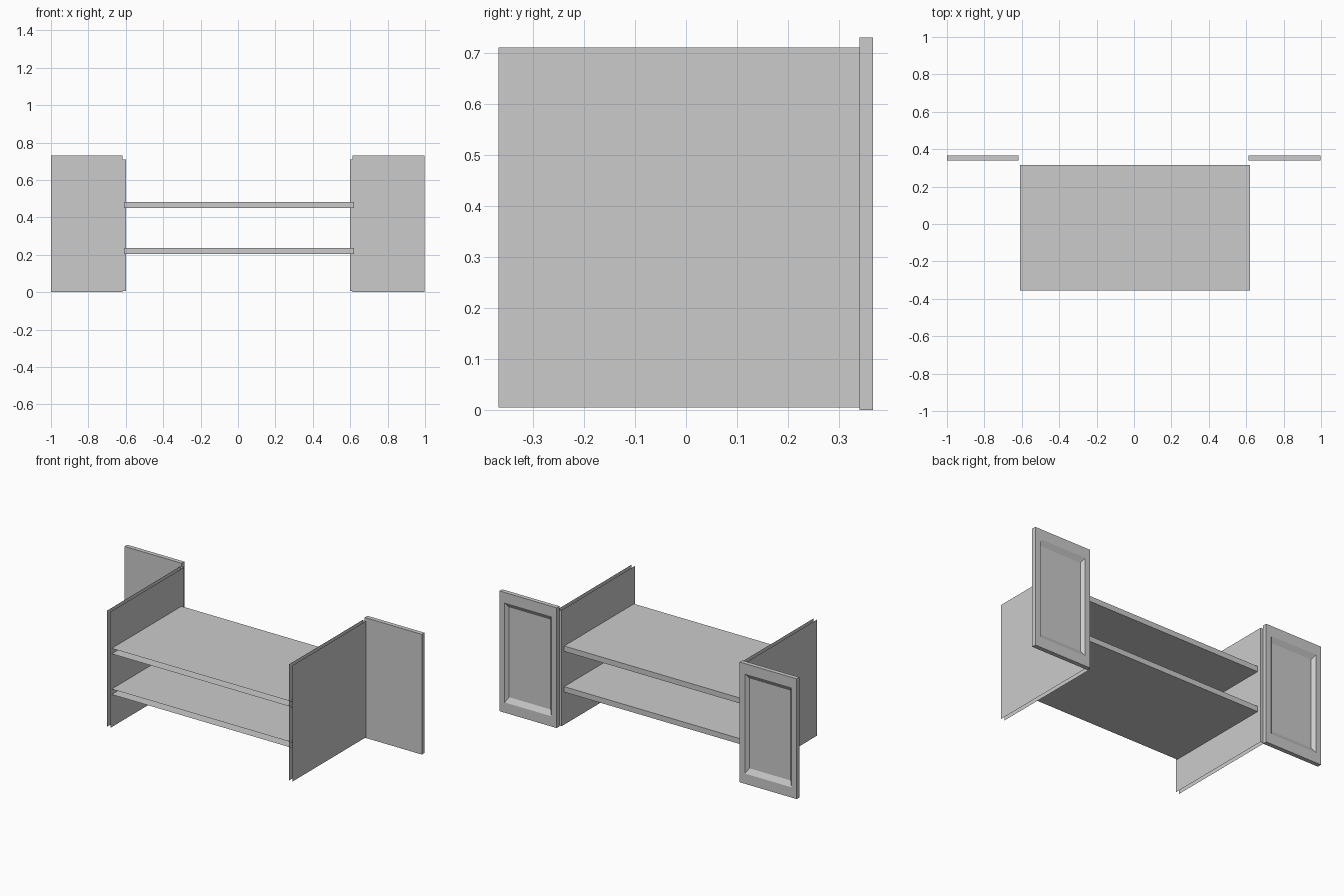
import bpy, bmesh
from mathutils import Vector

if "Cube" in bpy.data.objects:
    bpy.data.objects.remove(bpy.data.objects["Cube"])


def finish(name, bm):
    me = bpy.data.meshes.new(name)
    bm.to_mesh(me)
    bm.free()
    ob = bpy.data.objects.new(name, me)
    bpy.context.collection.objects.link(ob)
    return ob


def box(lo, hi):
    lo, hi = Vector(lo), Vector(hi)
    bm = bmesh.new()
    bmesh.ops.create_cube(bm, size=1)
    for v in bm.verts:
        v.co = Vector([(lo[i] + hi[i]) / 2 + v.co[i] * (hi[i] - lo[i]) for i in range(3)])
    bm.normal_update()
    return bm


def open_board(name, lo, hi, axis):
    """Board with only its two broad faces and the rear edge."""
    bm = box(lo, hi)
    drop = [f for f in bm.faces if abs(f.normal[axis]) < 0.5 and f.normal.y < 0.5]
    bmesh.ops.delete(bm, geom=drop, context='FACES')
    return finish(name, bm)


def door(name, x0, x1):
    """Door slab with a bevelled recess on its +y face."""
    y0, y1, z0, z1 = 0.34, 0.366, 0.0, 0.73
    bm = box((x0, y0, z0), (x1, y1, z1))
    face = max(bm.faces, key=lambda f: f.normal.y)

    def ring(mx, mz, y):
        # inset the face, then place its corners at the given margins
        bmesh.ops.inset_region(bm, faces=[face], thickness=0.01)
        cx, cz = (x0 + x1) / 2, (z0 + z1) / 2
        for v in face.verts:
            v.co = ((x0 + mx) if v.co.x < cx else (x1 - mx), y,
                    (z0 + mz) if v.co.z < cz else (z1 - mz))

    ring(0.035, 0.062, y1)           # flat frame
    ring(0.053, 0.092, y1 - 0.018)   # sloped recess
    bm.normal_update()
    return finish(name, bm)


# Side panels
open_board("left_side_panel", (-0.624, -0.367, 0.005), (-0.60, 0.34, 0.71), 0)
open_board("right_side_panel", (0.598, -0.367, 0.005), (0.622, 0.34, 0.71), 0)

# Shelves
for name, z in (("lower_shelf", 0.203), ("upper_shelf", 0.45)):
    open_board(name, (-0.61, -0.355, z), (0.62, 0.315, z + 0.033), 2)

# Opened doors
door("left_door", -1.0, -0.617)
door("right_door", 0.613, 0.997)
